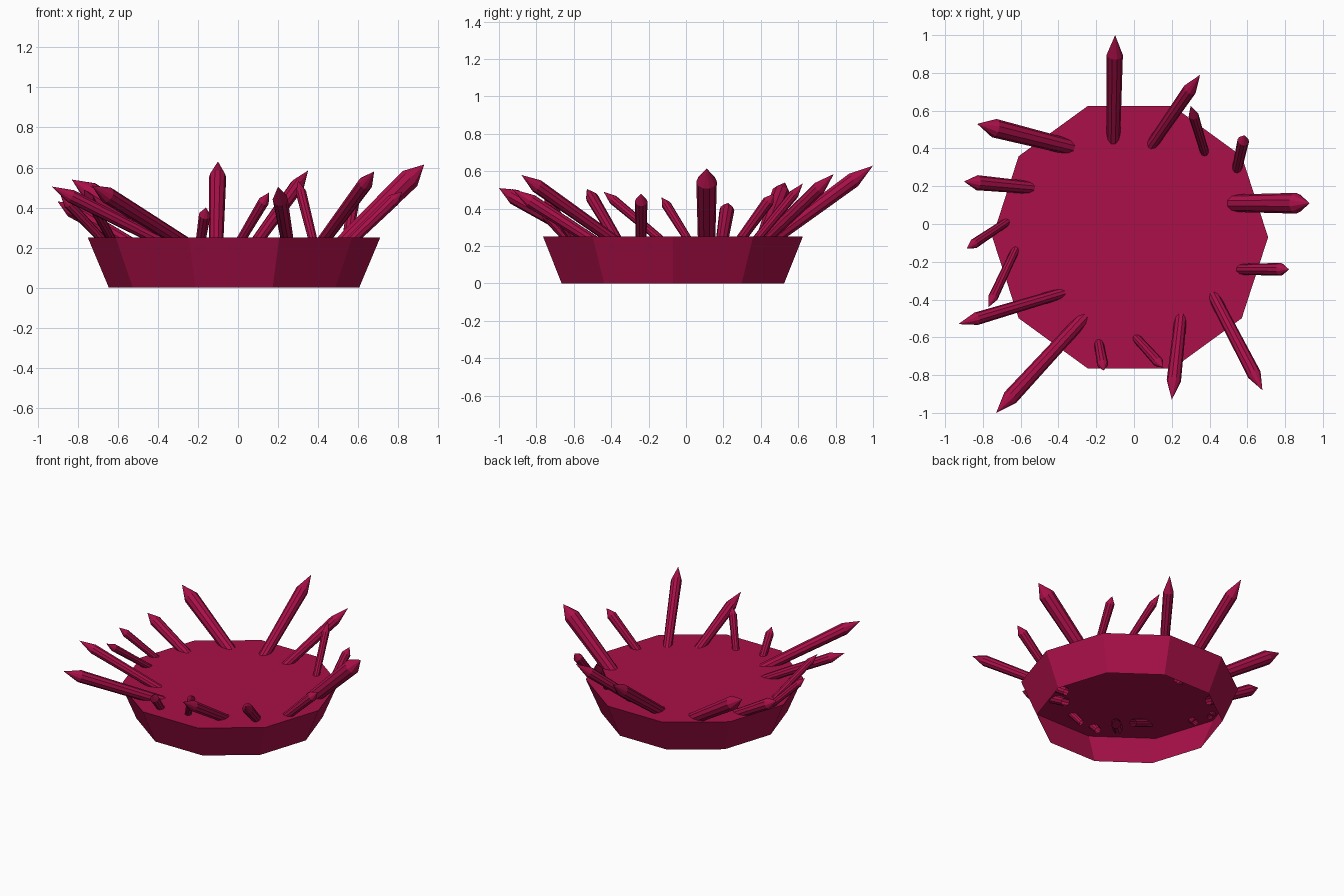
import bpy, bmesh
from math import sin, cos, atan2, hypot, pi
from mathutils import Vector

if "Cube" in bpy.data.objects:
    bpy.data.objects.remove(bpy.data.objects["Cube"])

TOP = 0.25
mat = bpy.data.materials.new("crimson")
mat.diffuse_color = (0.40, 0.005, 0.065, 1)
mat.use_nodes = True
mat.node_tree.nodes["Principled BSDF"].inputs["Base Color"].default_value = mat.diffuse_color


def lofted(name, rings, sides, frame, cap_end=False, tip=None):
    """Skin rings of (centre, radius); optionally cap the last or close to a tip."""
    u, v = frame
    bm = bmesh.new()
    loops = []
    for c, r in rings:
        loops.append([bm.verts.new(c + r * (cos(2 * pi * i / sides) * u + sin(2 * pi * i / sides) * v))
                      for i in range(sides)])
    for a, b in zip(loops, loops[1:]):
        for i in range(sides):
            j = (i + 1) % sides
            bm.faces.new((a[i], a[j], b[j], b[i]))
    last = loops[-1]
    if cap_end:
        bm.faces.new(last)
    if tip is not None:
        p = bm.verts.new(tip)
        for i in range(sides):
            bm.faces.new((last[i], last[(i + 1) % sides], p))
    me = bpy.data.meshes.new(name)
    bm.to_mesh(me)
    bm.free()
    me.materials.append(mat)
    ob = bpy.data.objects.new(name, me)
    bpy.context.collection.objects.link(ob)


# Flared ten-sided base, open underneath
X, Y, Z = Vector((1, 0, 0)), Vector((0, 1, 0)), Vector((0, 0, 1))
lofted("base", [(Vector((-0.02, -0.07, 0)), 0.625), (Vector((-0.02, -0.07, TOP)), 0.73)],
       10, (X, Y), cap_end=True)

# Crystals: visible inner end x, y; tip x, y, z; shoulder radius; point length
crystals = [
    (-0.11, 0.42, -0.10, 1.00, 0.63, 0.043, 0.13),
    (0.08, 0.40, 0.35, 0.79, 0.585, 0.036, 0.12),
    (0.38, 0.36, 0.30, 0.625, 0.535, 0.027, 0.08),
    (0.54, 0.27, 0.585, 0.47, 0.48, 0.031, 0.05),
    (0.49, 0.11, 0.93, 0.11, 0.615, 0.055, 0.10),
    (0.54, -0.24, 0.82, -0.24, 0.48, 0.034, 0.06),
    (0.41, -0.36, 0.68, -0.88, 0.58, 0.037, 0.11),
    (0.25, -0.47, 0.20, -0.93, 0.505, 0.038, 0.12),
    (0.00, -0.59, 0.155, -0.76, 0.475, 0.028, 0.06),
    (-0.19, -0.61, -0.16, -0.775, 0.40, 0.030, 0.05),
    (-0.25, -0.48, -0.73, -1.00, 0.51, 0.042, 0.12),
    (-0.36, -0.36, -0.93, -0.53, 0.505, 0.034, 0.11),
    (-0.62, -0.12, -0.77, -0.44, 0.49, 0.026, 0.07),
    (-0.66, 0.02, -0.885, -0.13, 0.46, 0.026, 0.06),
    (-0.52, 0.19, -0.90, 0.225, 0.43, 0.040, 0.08),
    (-0.31, 0.40, -0.83, 0.53, 0.54, 0.050, 0.11),
]
for n, (sx, sy, tx, ty, tz, r, point) in enumerate(crystals, 1):
    tip = Vector((tx, ty, tz))
    span, rise = hypot(tx - sx, ty - sy), tz - TOP
    # find the lean whose upper edge meets the base top at the inner end
    e = atan2(rise, span)
    for _ in range(30):
        e = atan2(rise, max(0.03, span - 0.85 * r / sin(e)))
    flat = Vector((tx - sx, ty - sy, 0)).normalized()
    axis = flat * cos(e) + Z * sin(e)
    side = Z.cross(flat)
    length = rise / sin(e)
    root = tip - axis * (length * 1.3)
    lofted(f"crystal_{n}", [(root, r * 0.8), (tip - axis * point, r)], 10,
           (side, axis.cross(side)), tip=tip)
